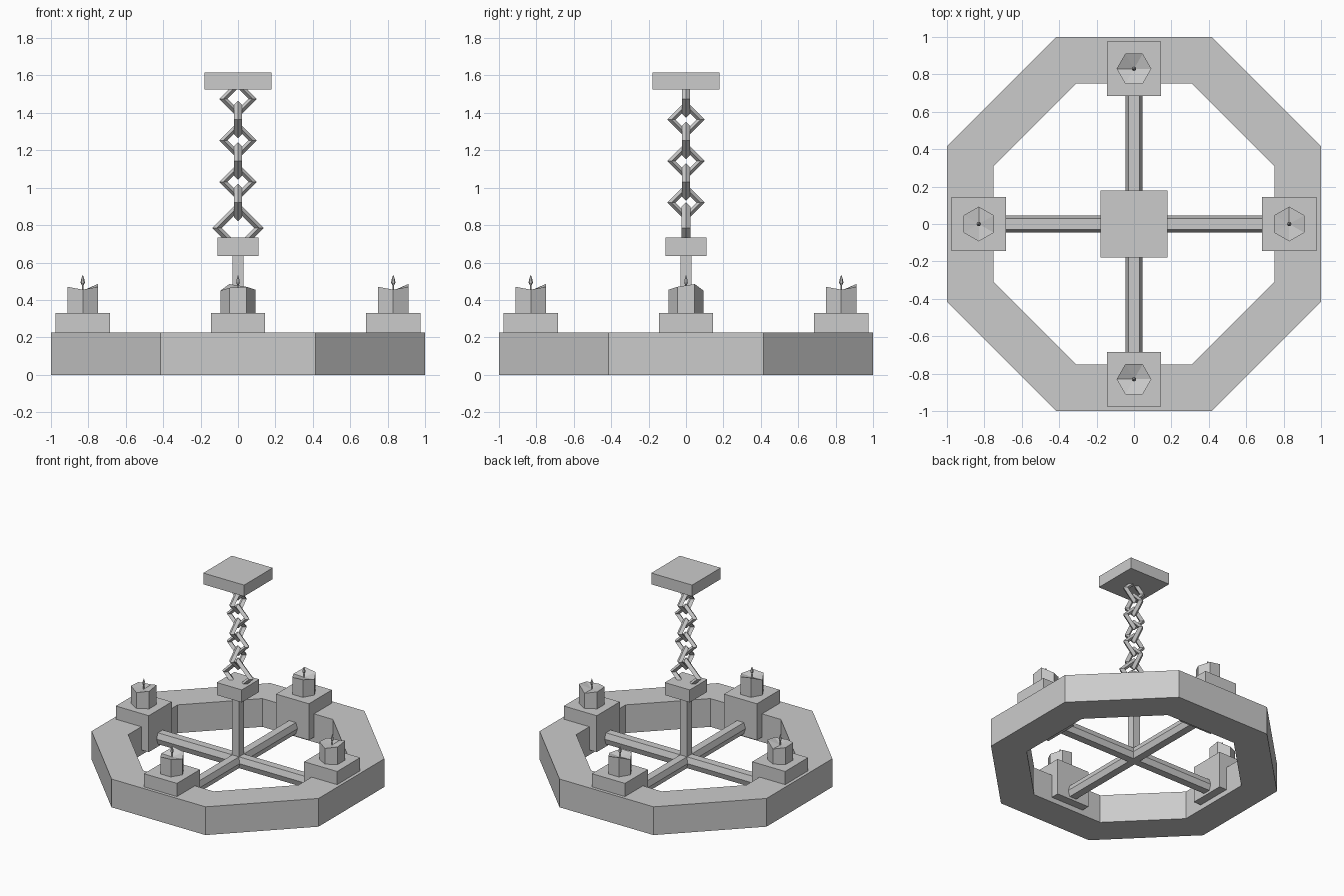
import bpy
from math import cos, sin, pi
from mathutils import Vector, Matrix

if "Cube" in bpy.data.objects:
    bpy.data.objects.remove(bpy.data.objects["Cube"])

grey = bpy.data.materials.new("plain grey")
grey.use_nodes = True
grey.diffuse_color = (0.6, 0.6, 0.6, 1)
grey.node_tree.nodes["Principled BSDF"].inputs["Base Color"].default_value = (0.6, 0.6, 0.6, 1)


def make(name, verts, faces, matrix=Matrix()):
    """Mesh object with flat grey faces."""
    mesh = bpy.data.meshes.new(name)
    mesh.from_pydata([matrix @ Vector(v) for v in verts], [], faces)
    mesh.materials.append(grey)
    obj = bpy.data.objects.new(name, mesh)
    bpy.context.collection.objects.link(obj)
    return obj


def loft(name, loops, matrix=Matrix(), caps=True, closed=False):
    """Skin equal-length loops, capped at the ends or joined round."""
    n, count = len(loops[0]), len(loops)
    faces = []
    for k in range(count if closed else count - 1):
        a, b = k * n, (k + 1) % count * n
        faces += [(a + i, a + (i + 1) % n, b + (i + 1) % n, b + i) for i in range(n)]
    if caps and not closed:
        faces += [tuple(reversed(range(n))), tuple(range((count - 1) * n, count * n))]
    return make(name, [p for loop in loops for p in loop], faces, matrix)


def circle(r, z, n, start=0.0):
    return [(r * cos(start + 2 * pi * i / n), r * sin(start + 2 * pi * i / n), z) for i in range(n)]


def box(name, x, y, half, low, high):
    loops = [[(x - half, y - half, z), (x + half, y - half, z),
              (x + half, y + half, z), (x - half, y + half, z)] for z in (low, high)]
    return loft(name, loops)


# Octagonal ring
wide = 1 / cos(pi / 8)
loft("octagon_ring", [circle(r * wide, z, 8, pi / 8)
     for r, z in ((1, 0), (1, 0.225), (0.75, 0.225), (0.75, 0))], closed=True)

# Crossed spokes with slightly pointed sides
section = [(0.03, -0.045), (0.045, 0), (0.03, 0.045), (-0.03, 0.045), (-0.045, 0), (-0.03, -0.045)]
for name, angle in (("spoke_across", 0), ("spoke_lengthwise", pi / 2)):
    loft(name, [[(x, y, z + 0.105) for y, z in section] for x in (-0.72, 0.72)],
         Matrix.Rotation(angle, 4, "Z"))

# Centre rod, hub block and ceiling plate
box("centre_rod", 0, 0, 0.03, 0.1, 0.65)
box("hub_block", 0, 0, 0.11, 0.635, 0.735)
box("ceiling_plate", 0, 0, 0.18, 1.525, 1.615)


# Diamond chain links, alternating direction
def link(name, z, major, minor, turned):
    loops = []
    for k in range(4):
        a = k * pi / 2
        loops.append([((major + minor * cos(b)) * cos(a), minor * sin(b),
                       (major + minor * cos(b)) * sin(a)) for b in (0, pi / 2, pi, 3 * pi / 2)])
    turn = Matrix.Rotation(pi / 2 if turned else 0, 4, "Z")
    loft(name, loops, Matrix.Translation((0, 0, z)) @ turn, closed=True)


link("bottom_link", 0.785, 0.112, 0.025, False)
for i in range(6):
    link(f"chain_link_{i + 1}", 0.92 + 0.111 * i, 0.078, 0.022, i % 2 == 0)

# Candle holders with candles, wicks and flames
rim = [0.455, 0.47, 0.485, 0.45, 0.465, 0.47]
for side, x, y, turn in (("right", -0.83, 0, 0), ("left", 0.83, 0, 0),
                         ("front", 0, -0.83, pi / 2), ("back", 0, 0.83, pi / 2)):
    box(f"{side}_holder", x, y, 0.145, 0.04, 0.33)
    place = Matrix.Translation((x, y, 0)) @ Matrix.Rotation(turn, 4, "Z")
    base = circle(0.093, 0.32, 6, -pi / 2)
    top = [(p[0], p[1], h) for p, h in zip(base, rim)]
    dip = [(0, 0, 0.447)]
    faces = [(i, (i + 1) % 6, (i + 1) % 6 + 6, i + 6) for i in range(6)]
    faces += [(i + 6, (i + 1) % 6 + 6, 12) for i in range(6)] + [(5, 4, 3, 2, 1, 0)]
    make(f"{side}_candle", base + top + dip, faces, place)
    loft(f"{side}_wick", [circle(0.004, z, 5) for z in (0.44, 0.49)], place)
    loft(f"{side}_flame", [circle(r, z, 6) for r, z in
         ((0.004, 0.477), (0.012, 0.492), (0.009, 0.508), (0.001, 0.532))], place)

# Consistent outward normals
import bmesh
for obj in bpy.context.collection.objects:
    if obj.type == "MESH" and obj.data.materials and obj.data.materials[0] == grey:
        bm = bmesh.new()
        bm.from_mesh(obj.data)
        bmesh.ops.recalc_face_normals(bm, faces=bm.faces)
        bm.to_mesh(obj.data)
        bm.free()
